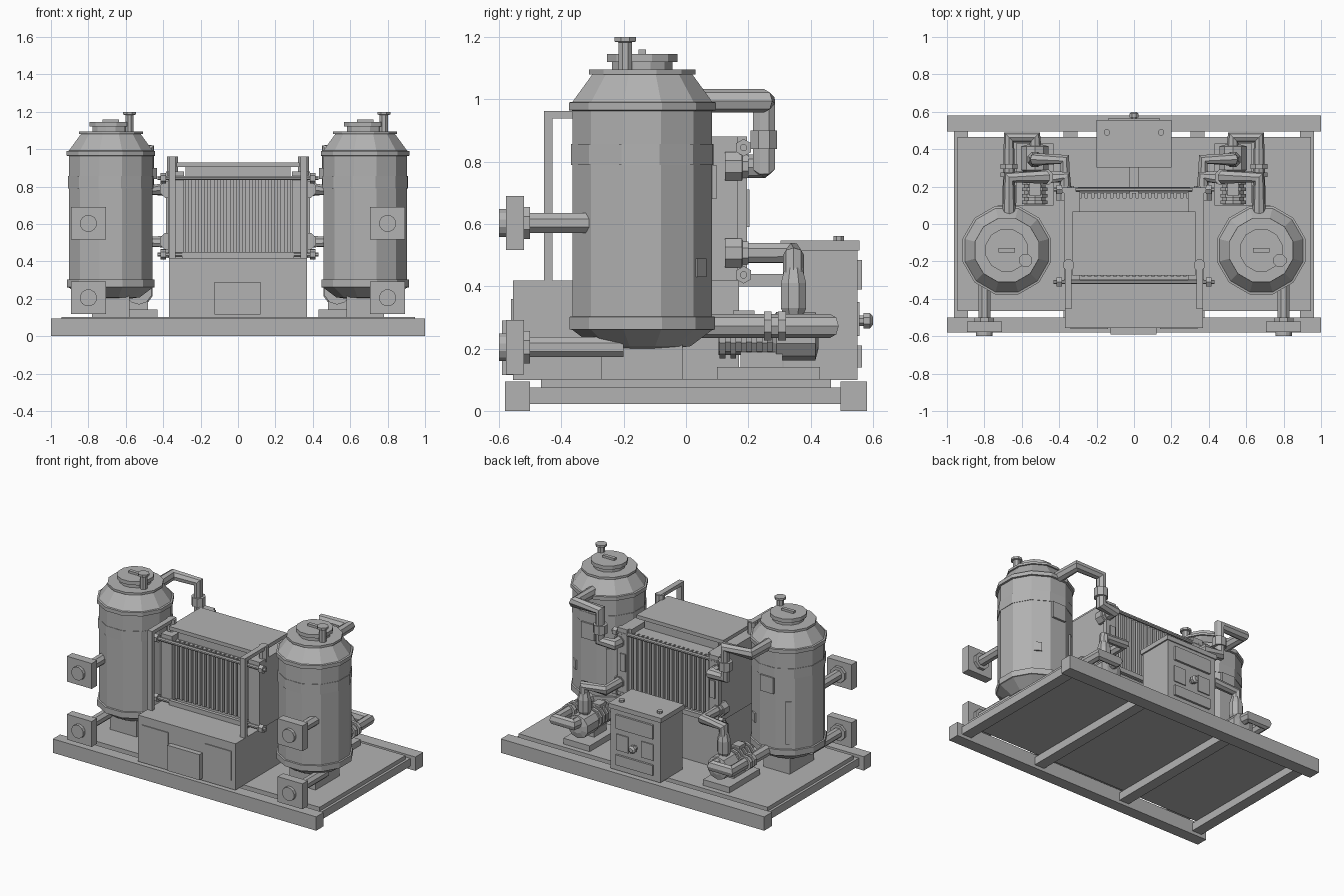
import bpy, bmesh, math
from mathutils import Vector, Matrix

grey = bpy.data.materials.new("plain grey")
grey.diffuse_color = (0.45, 0.45, 0.45, 1)


def finish(name, bm):
    bmesh.ops.recalc_face_normals(bm, faces=bm.faces)
    me = bpy.data.meshes.new(name)
    bm.to_mesh(me)
    bm.free()
    me.materials.append(grey)
    ob = bpy.data.objects.new(name, me)
    bpy.context.collection.objects.link(ob)
    return ob


def box(name, x0, x1, y0, y1, z0, z1):
    x0, x1 = min(x0, x1), max(x0, x1)
    bm = bmesh.new()
    m = Matrix.Translation(((x0 + x1) / 2, (y0 + y1) / 2, (z0 + z1) / 2))
    m = m @ Matrix.Diagonal((x1 - x0, y1 - y0, z1 - z0, 1))
    bmesh.ops.create_cube(bm, size=1, matrix=m)
    return finish(name, bm)


def lathe(name, origin, axis, profile, sides=8, turn=0.5):
    """Closed turned part; profile is (radius, distance along axis)."""
    q = Vector(axis).to_track_quat('Z', 'Y')
    bm = bmesh.new()
    rings = []
    for r, h in profile:
        ring = []
        for i in range(sides):
            a = 2 * math.pi * (i + turn) / sides
            p = Vector((r * math.cos(a), r * math.sin(a), h))
            ring.append(bm.verts.new(q @ p + Vector(origin)))
        rings.append(ring)
    for a, b in zip(rings, rings[1:]):
        for i in range(sides):
            j = (i + 1) % sides
            bm.faces.new((a[i], a[j], b[j], b[i]))
    bm.faces.new(rings[0][::-1])
    bm.faces.new(rings[-1])
    return finish(name, bm)


def rod(name, origin, axis, r, length, sides=8):
    return lathe(name, origin, axis, [(r, 0), (r, length)], sides)


def pipe(name, points, r):
    cu = bpy.data.curves.new(name, 'CURVE')
    cu.dimensions = '3D'
    cu.bevel_depth = r
    cu.bevel_resolution = 2
    cu.use_fill_caps = True
    sp = cu.splines.new('POLY')
    sp.points.add(len(points) - 1)
    for p, co in zip(sp.points, points):
        p.co = (*co, 1)
    tmp = bpy.data.objects.new(name, cu)
    bpy.context.collection.objects.link(tmp)
    me = bpy.data.meshes.new_from_object(
        tmp.evaluated_get(bpy.context.evaluated_depsgraph_get()))
    bpy.data.objects.remove(tmp)
    for f in me.polygons:
        f.use_smooth = False
    me.materials.clear()
    me.materials.append(grey)
    ob = bpy.data.objects.new(name, me)
    bpy.context.collection.objects.link(ob)


# Skid base
box("front_beam", -1, 1, -0.58, -0.5, 0, 0.095)
box("back_beam", -1, 1, 0.495, 0.58, 0, 0.095)
for x in (-0.925, -0.34, 0.34, 0.925):
    box("cross_beam", x - 0.037, x + 0.037, -0.5, 0.5, 0.022, 0.075)
box("deck", -0.945, 0.945, -0.465, 0.465, 0.075, 0.102)

# Front cabinet
box("cabinet", -0.37, 0.37, -0.555, 0.17, 0.1, 0.418)
box("cabinet_door", -0.125, 0.12, -0.59, -0.555, 0.115, 0.29)
for s in (-1, 1):
    box("cabinet_panel", s * 0.14, s * 0.34, -0.561, -0.55, 0.16, 0.36)

# Plate pack with fins
box("pack_core", -0.29, 0.29, -0.255, 0.14, 0.418, 0.845)
for i in range(17):
    x = -0.272 + i * 0.034
    box("pack_fin", x - 0.01, x + 0.01, -0.28, 0.165, 0.45, 0.845)
box("cover_support", -0.28, 0.28, -0.25, 0.05, 0.84, 0.908)
box("pack_cover", -0.33, 0.33, -0.275, 0.067, 0.905, 0.93)
box("pipe_bridge", -0.025, 0.025, 0.14, 0.32, 0.4, 0.44)
for y in (-0.31, 0.185):
    for z in (0.845, 0.437):
        rod("tie_rod", (-0.43, y, z), (1, 0, 0), 0.012, 0.86)
        for x in (-0.415, 0.385):
            rod("tie_nut", (x, y, z), (1, 0, 0), 0.028, 0.03, 6)
    box("lower_rail", -0.3, 0.3, y - 0.012, y + 0.012, 0.418, 0.45)

for s in (-1, 1):
    # Pack end plates and lifting frame
    box("end_plate", s * 0.29, s * 0.375, -0.3, 0.175, 0.418, 0.88)
    box("end_flange", s * 0.31, s * 0.385, 0.165, 0.195, 0.418, 0.88)
    box("frame_post", s * 0.333, s * 0.37, -0.455, -0.428, 0.418, 0.962)
    box("frame_arm", s * 0.333, s * 0.37, -0.455, -0.2, 0.938, 0.962)
    rod("frame_pin", (s * 0.35, -0.22, 0.86), (0, 0, 1), 0.032, 0.1)
    box("side_label", s * 0.32, s * 0.36, 0.195, 0.203, 0.59, 0.71)

    # Storage tank
    X, Y = s * 0.68, -0.14
    up = (0, 0, 1)
    lathe("tank_shell", (X, Y, 0), up, [
        (0.1, 0.2), (0.16, 0.208), (0.232, 0.26), (0.242, 0.262), (0.242, 0.28),
        (0.242, 0.302), (0.232, 0.304), (0.232, 0.963), (0.244, 0.965),
        (0.244, 0.99), (0.232, 0.992), (0.166, 1.08), (0.177, 1.08),
        (0.177, 1.095)], 12)
    lathe("tank_band", (X, Y, 0), up, [(0.235, 0.79), (0.235, 0.857)], 12, 0.45)
    lathe("manhole", (X, Y, 0), up, [
        (0.1, 1.09), (0.1, 1.12), (0.117, 1.12), (0.117, 1.145)], 12)
    box("manhole_handle", X - 0.045, X + 0.045, Y - 0.012, Y + 0.012, 1.14, 1.16)
    lathe("vent_nozzle", (X + 0.1, -0.195, 0), up, [
        (0.024, 1.09), (0.024, 1.183), (0.037, 1.185), (0.037, 1.2)])
    box("tank_foot", X - 0.1, X + 0.1, -0.272, -0.012, 0.1, 0.225)
    box("tank_label", X - 0.05, X + 0.05, 0.07, 0.098, 0.68, 0.79)
    for ang, w, z0, z1 in ((125, 0.04, 0.34, 0.63), (55, 0.05, 0.43, 0.49)):
        ob = box("tank_plate", 0.2, 0.234, -w / 2, w / 2, z0, z1)
        ob.matrix_world = Matrix.Translation((X, Y, 0)) @ Matrix.Rotation(
            math.radians(ang), 4, 'Z')

    # Front connections with square flanges
    for z, end in ((0.603, -0.31), (0.205, -0.2)):
        x = s * 0.8
        rod("inlet_pipe", (x, -0.51, z), (0, 1, 0), 0.035, end + 0.51)
        rod("inlet_collar", (x, -0.525, z), (0, 1, 0), 0.056, 0.025)
        box("inlet_flange", x - 0.094, x + 0.094, -0.578, -0.52, z - 0.087, z + 0.087)
        rod("inlet_stub", (x, -0.6, z), (0, 1, 0), 0.046, 0.03, 12)

    # Pump and motor
    px = s * 0.53
    box("pump_base", px - 0.1, px + 0.1, 0.1, 0.43, 0.1, 0.142)
    box("pump_stand", px - 0.05, px + 0.05, 0.175, 0.31, 0.14, 0.19)
    rod("motor_body", (px, 0.105, 0.24), (0, 1, 0), 0.06, 0.18, 10)
    for i in range(5):
        rod("motor_fin", (px, 0.108 + i * 0.034, 0.24), (0, 1, 0), 0.071, 0.018, 10)
    lathe("pump_housing", (px, 0, 0.24), (0, 1, 0), [
        (0.05, 0.27), (0.078, 0.29), (0.078, 0.415), (0.04, 0.425)], 10)
    box("motor_box", px - 0.03, px + 0.03, 0.15, 0.22, 0.28, 0.322)

    # Suction line from tank to pump
    sx = s * 0.668
    pipe("suction_pipe", [(sx, 0.03, 0.273), (sx, 0.463, 0.273),
                          (px, 0.463, 0.273), (px, 0.38, 0.273)], 0.038)
    rod("suction_flange", (sx, 0.25, 0.273), (0, 1, 0), 0.05, 0.025)
    rod("suction_flange", (sx, 0.295, 0.273), (0, 1, 0), 0.05, 0.025)

    # Discharge riser from pump to pack
    ex = s * 0.37
    lathe("riser_cone", (px, 0.345, 0), up, [
        (0.03, 0.3), (0.044, 0.33), (0.044, 0.41), (0.03, 0.46)])
    pipe("discharge_pipe", [(px, 0.345, 0.4), (px, 0.345, 0.5),
                            (ex, 0.345, 0.507), (ex, 0.16, 0.507)], 0.034)
    # Return line from pack to tank top
    rx = s * 0.475
    pipe("return_pipe", [(sx, 0.0, 0.995), (sx, 0.25, 0.995), (rx, 0.25, 0.995),
                         (rx, 0.25, 0.785), (ex, 0.25, 0.785), (ex, 0.16, 0.785)], 0.038)
    rod("return_valve", (rx, 0.25, 0.84), up, 0.046, 0.06)
    for z in (0.507, 0.785):
        lathe("port_flange", (ex, 0.125, z), (0, 1, 0), [
            (0.05, 0), (0.05, 0.055), (0.04, 0.056), (0.04, 0.075)])

# Control box with lid, panels and knobs
box("control_box", -0.19, 0.19, 0.312, 0.55, 0.1, 0.52)
box("control_lid", -0.2, 0.2, 0.303, 0.557, 0.515, 0.547)
for z0, z1 in ((0.39, 0.485), (0.14, 0.21)):
    box("control_panel", -0.14, 0.14, 0.548, 0.564, z0, z1)
for s in (-1, 1):
    box("control_panel", s * 0.05, s * 0.14, 0.548, 0.557, 0.24, 0.35)
    rod("lid_knob", (s * 0.145, 0.49, 0.54), (0, 0, 1), 0.018, 0.022)
lathe("control_knob", (0, 0, 0.29), (0, 1, 0), [
    (0.018, 0.545), (0.018, 0.57), (0.027, 0.57), (0.027, 0.59), (0.014, 0.6)])
